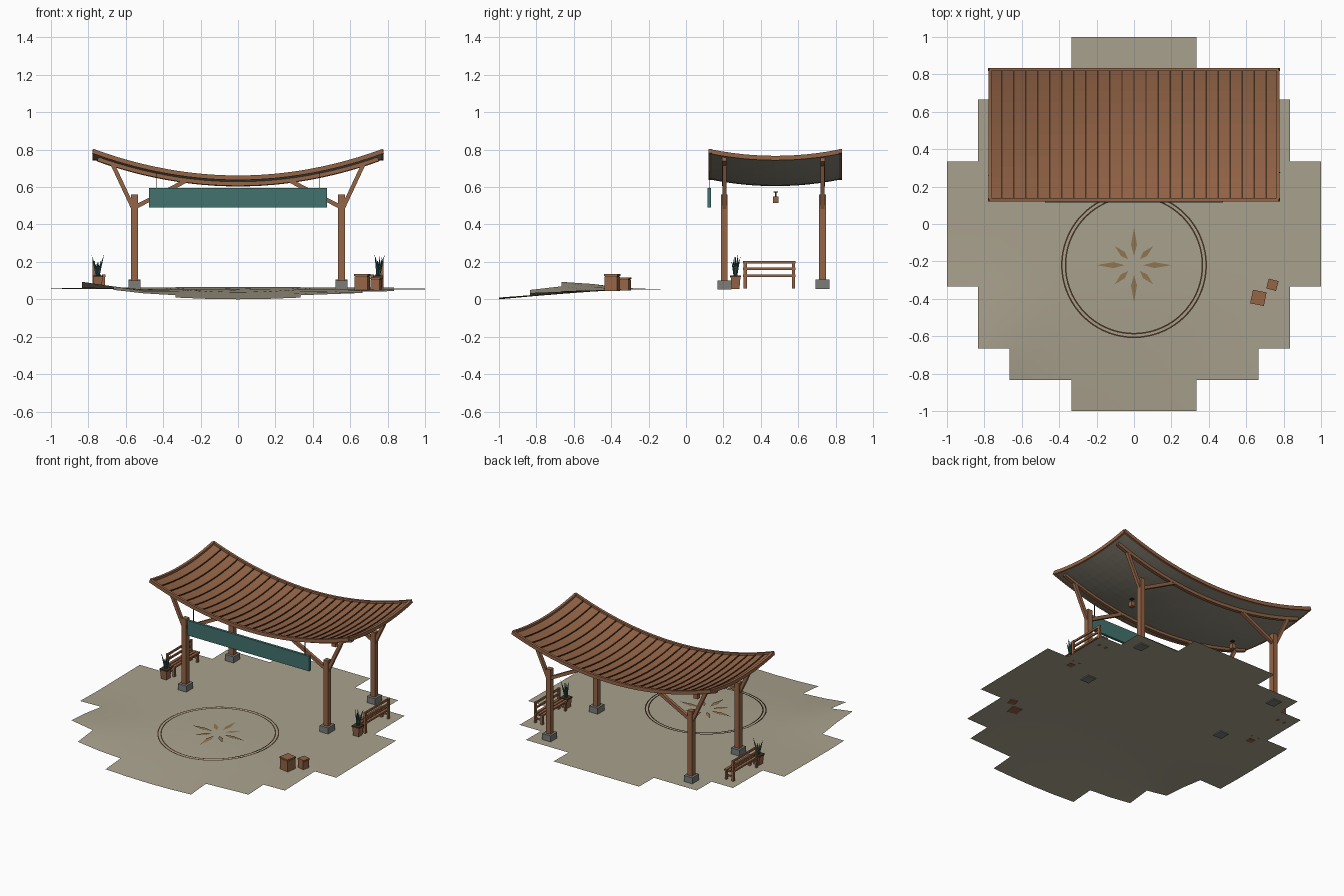
import bpy, bmesh, math, random
from mathutils import Vector, Matrix

if "Cube" in bpy.data.objects:
    bpy.data.objects.remove(bpy.data.objects["Cube"])
random.seed(4)


def material(name, r, g, b):
    m = bpy.data.materials.new(name)
    m.use_nodes = True
    m.diffuse_color = (r, g, b, 1)
    m.node_tree.nodes["Principled BSDF"].inputs["Base Color"].default_value = (r, g, b, 1)
    return m


SAND = material("sandy ground", 0.40, 0.36, 0.27)
WOOD = material("warm wood", 0.30, 0.13, 0.063)
DARK = material("dark wood", 0.06, 0.032, 0.017)
STONE = material("grey stone", 0.20, 0.20, 0.19)
TEAL = material("teal cloth", 0.055, 0.17, 0.155)
LEAF = material("leaf green", 0.03, 0.10, 0.09)
TAN = material("tan inlay", 0.28, 0.18, 0.08)
GREY = material("roof lining", 0.28, 0.255, 0.20)


def finish(name, bm, *mats, sheet=False):
    """Solids get outward normals; open sheets keep theirs and are smooth."""
    if not sheet:
        bmesh.ops.recalc_face_normals(bm, faces=bm.faces[:])
    me = bpy.data.meshes.new(name)
    bm.to_mesh(me)
    bm.free()
    for m in mats:
        me.materials.append(m)
    for p in me.polygons:
        p.use_smooth = sheet
    bpy.context.collection.objects.link(bpy.data.objects.new(name, me))


def box(name, lo, hi, mat, turn=0, flare=1):
    """Box between two corners, optionally turned about z and flared at the top."""
    lo, hi = Vector(lo), Vector(hi)
    size = hi - lo
    bm = bmesh.new()
    bmesh.ops.create_cube(bm, size=1)
    for v in bm.verts:
        k = flare if v.co.z > 0 else 1
        v.co = (v.co.x * k * size.x, v.co.y * k * size.y, v.co.z * size.z)
    bmesh.ops.transform(bm, verts=bm.verts[:], matrix=Matrix.Translation((lo + hi) / 2)
                        @ Matrix.Rotation(turn, 4, 'Z'))
    finish(name, bm, mat)


def sweep(name, path, side, a, b, mat):
    """Rectangular bar along a path: half width a along side, half depth b across it."""
    pts, side = [Vector(p) for p in path], Vector(side)
    bm, rings = bmesh.new(), []
    for i, p in enumerate(pts):
        tangent = pts[min(i + 1, len(pts) - 1)] - pts[max(i - 1, 0)]
        up = tangent.cross(side).normalized()
        rings.append([bm.verts.new(p + side * a * s + up * b * t)
                      for s, t in ((-1, -1), (1, -1), (1, 1), (-1, 1))])
    for r, q in zip(rings, rings[1:]):
        for j in range(4):
            bm.faces.new((r[j], r[j - 1], q[j - 1], q[j]))
    bm.faces.new(rings[0])
    bm.faces.new(rings[-1])
    finish(name, bm, mat)


def span(a, b, n):
    return [a + (b - a) * i / n for i in range(n + 1)]


# Uneven ground sheet made of square cells inside a circle
def ground_z(x, y):
    mound = 0.05 * math.exp(-((x + 0.85) ** 2 + (y + 0.65) ** 2) / 0.06)
    dip = 0.045 * max(0, (-y - 0.3) / 0.7) ** 1.3 * math.exp(-(x / 0.7) ** 2)
    return 0.055 + 0.01 * y + mound - dip


bm = bmesh.new()
bmesh.ops.create_grid(bm, x_segments=12, y_segments=12, size=1)
bmesh.ops.delete(bm, geom=[f for f in bm.faces if f.calc_center_median().length > 1], context='FACES')
for v in bm.verts:
    v.co.z = ground_z(v.co.x, v.co.y)
finish("ground", bm, SAND, sheet=True)

# Inlaid double ring and eight-petal star
CY = -0.22


def on_ground(r, t):
    x, y = r * math.cos(t), CY + r * math.sin(t)
    return Vector((x, y, ground_z(x, y) + 0.004))


for name, r in (("outer_ring", 0.386), ("inner_ring", 0.366)):
    bm = bmesh.new()
    loop = [[bm.verts.new(on_ground(r + d, math.tau * i / 72)) for d in (-0.004, 0.004)] for i in range(72)]
    for i in range(72):
        bm.faces.new((*loop[i - 1], *reversed(loop[i])))
    finish(name, bm, DARK, sheet=True)
bm = bmesh.new()
for i in range(8):
    t = i * math.tau / 8
    r0, r1, w = (0.05, 0.20, 0.016) if i % 2 == 0 else (0.045, 0.145, 0.015)
    mid = r0 + (r1 - r0) * 0.4
    bm.faces.new([bm.verts.new(on_ground(r, t + s * w / r))
                  for r, s in ((r0, 0), (mid, -1), (r1, 0), (mid, 1))])
finish("star_inlay", bm, TAN, sheet=True)

# Sagging roof shell: wood on top, lining below
RX, Y0, Y1 = 0.77, 0.13, 0.826
YM, RY = (Y0 + Y1) / 2, (Y1 - Y0) / 2


def roof_z(x, y):
    return 0.65 + 0.14 * (x / RX) ** 2 - 0.035 * (1 - ((y - YM) / RY) ** 2)


bm = bmesh.new()
bmesh.ops.create_grid(bm, x_segments=24, y_segments=12, size=1)
for v in bm.verts:
    x, y = v.co.x * RX, YM + v.co.y * RY
    v.co = (x, y, roof_z(x, y))
lining = bmesh.ops.duplicate(bm, geom=bm.verts[:] + bm.edges[:] + bm.faces[:])["geom"]
for item in lining:
    if isinstance(item, bmesh.types.BMVert):
        item.co.z -= 0.01
    elif isinstance(item, bmesh.types.BMFace):
        item.material_index = 1
bmesh.ops.bridge_loops(bm, edges=[e for e in bm.edges if e.is_boundary])
finish("roof", bm, WOOD, GREY)

# Dark battens, edge rims and the two curved bearers
for i, x in enumerate(span(-RX, RX, 24)):
    sweep(f"batten_{i}", [(x, y, roof_z(x, y) + 0.001) for y in span(Y0, Y1, 12)], (1, 0, 0), 0.004, 0.004, DARK)
for name, y in (("front_rim", Y0), ("back_rim", Y1)):
    sweep(name, [(x, y, roof_z(x, y)) for x in span(-RX - 0.006, RX + 0.006, 24)], (0, 1, 0), 0.009, 0.012, WOOD)
for s in (-1, 1):
    sweep(f"side_rim_{s}", [(s * RX, y, roof_z(RX, y)) for y in span(Y0, Y1, 12)], (1, 0, 0), 0.009, 0.012, WOOD)
for y in (0.205, 0.73):
    sweep("bearer", [(x, y, roof_z(x, y) - 0.019) for x in span(-0.75, 0.75, 24)], (0, 1, 0), 0.012, 0.011, WOOD)

# Posts, footings and paired braces
for s in (-1, 1):
    for label, y in (("front", 0.205), ("back", 0.73)):
        x, g = s * 0.553, ground_z(s * 0.553, y)
        box(f"{label}_footing", (x - 0.033, y - 0.037, g - 0.006), (x + 0.033, y + 0.037, g + 0.043), STONE)
        box(f"{label}_post", (x - 0.018, y - 0.018, g), (x + 0.018, y + 0.018, 0.56), WOOD)
        for kind, x0, z0, x1, z1 in (("outer", 0.555, 0.475, 0.672, 0.725), ("inner", 0.545, 0.495, 0.27, 0.638)):
            sweep(f"{label}_{kind}_brace", [(s * x0, y, z0), (s * x1, y, z1)], (0, 1, 0), 0.011, 0.011, WOOD)

# Hanging banner with cords
box("banner", (-0.475, 0.115, 0.49), (0.475, 0.133, 0.595), TEAL)
for s in (-1, 1):
    x = s * 0.435
    box("banner_cord", (x - 0.002, 0.122, 0.59), (x + 0.002, 0.126, roof_z(x, Y0)), DARK)

# Lanterns under the roof
for s in (-1, 1):
    x, y = s * 0.42, 0.48
    box("lantern_body", (x - 0.015, y - 0.015, 0.515), (x + 0.015, y + 0.015, 0.55), WOOD)
    box("lantern_stem", (x - 0.003, y - 0.003, 0.55), (x + 0.003, y + 0.003, 0.572), DARK)
    box("lantern_cap", (x - 0.012, y - 0.012, 0.57), (x + 0.012, y + 0.012, 0.575), DARK)

# Benches facing inward and potted plants in front of them
for s in (-1, 1):
    def bar(name, x0, x1, y0, y1, z0, z1):
        box(name, (min(s * x0, s * x1), y0, z0), (max(s * x0, s * x1), y1, z1), WOOD)

    for y in (0.308, 0.566):
        bar("bench_back_leg", 0.765, 0.779, y, y + 0.018, 0.058, 0.205)
        bar("bench_front_leg", 0.712, 0.726, y, y + 0.018, 0.058, 0.125)
        bar("bench_stretcher", 0.72, 0.77, y + 0.004, y + 0.014, 0.085, 0.095)
    for z in (0.192, 0.157):
        bar("bench_back_rail", 0.766, 0.776, 0.306, 0.586, z, z + 0.013)
    for x in (0.708, 0.733, 0.758):
        bar("bench_seat_slat", x, x + 0.019, 0.306, 0.586, 0.12, 0.132)

    px, py = s * 0.75, 0.265
    box("plant_pot", (px - 0.021, py - 0.021, 0.056), (px + 0.021, py + 0.021, 0.12), WOOD, flare=1.25)
    box("pot_rim", (px - 0.029, py - 0.029, 0.118), (px + 0.029, py + 0.029, 0.127), DARK)
    bm = bmesh.new()
    for i in range(9):
        h, lean = random.uniform(0.07, 0.13), 0.08 if i == 0 else random.uniform(0.15, 0.32)
        m = (Matrix.Translation((px, py, 0.12)) @ Matrix.Rotation(i * 2.4, 4, 'Z')
             @ Matrix.Rotation(lean, 4, 'Y') @ Matrix.Translation((0, 0, h / 2)))
        bmesh.ops.create_cone(bm, cap_ends=True, segments=4, radius1=0.010, radius2=0, depth=h, matrix=m)
    finish("plant_leaves", bm, LEAF)

# Two lidded crates
for x, y, r, h, turn in ((0.665, -0.395, 0.035, 0.078, -0.2), (0.74, -0.325, 0.025, 0.058, -0.26)):
    z = ground_z(x, y) - 0.005
    box("crate", (x - r, y - r, z), (x + r, y + r, z + h), WOOD, turn)
    box("crate_gap", (x - r + 0.003, y - r + 0.003, z + h), (x + r - 0.003, y + r - 0.003, z + h + 0.003), DARK, turn)
    box("crate_lid", (x - r - 0.002, y - r - 0.002, z + h + 0.003), (x + r + 0.002, y + r + 0.002, z + h + 0.012), WOOD, turn)
